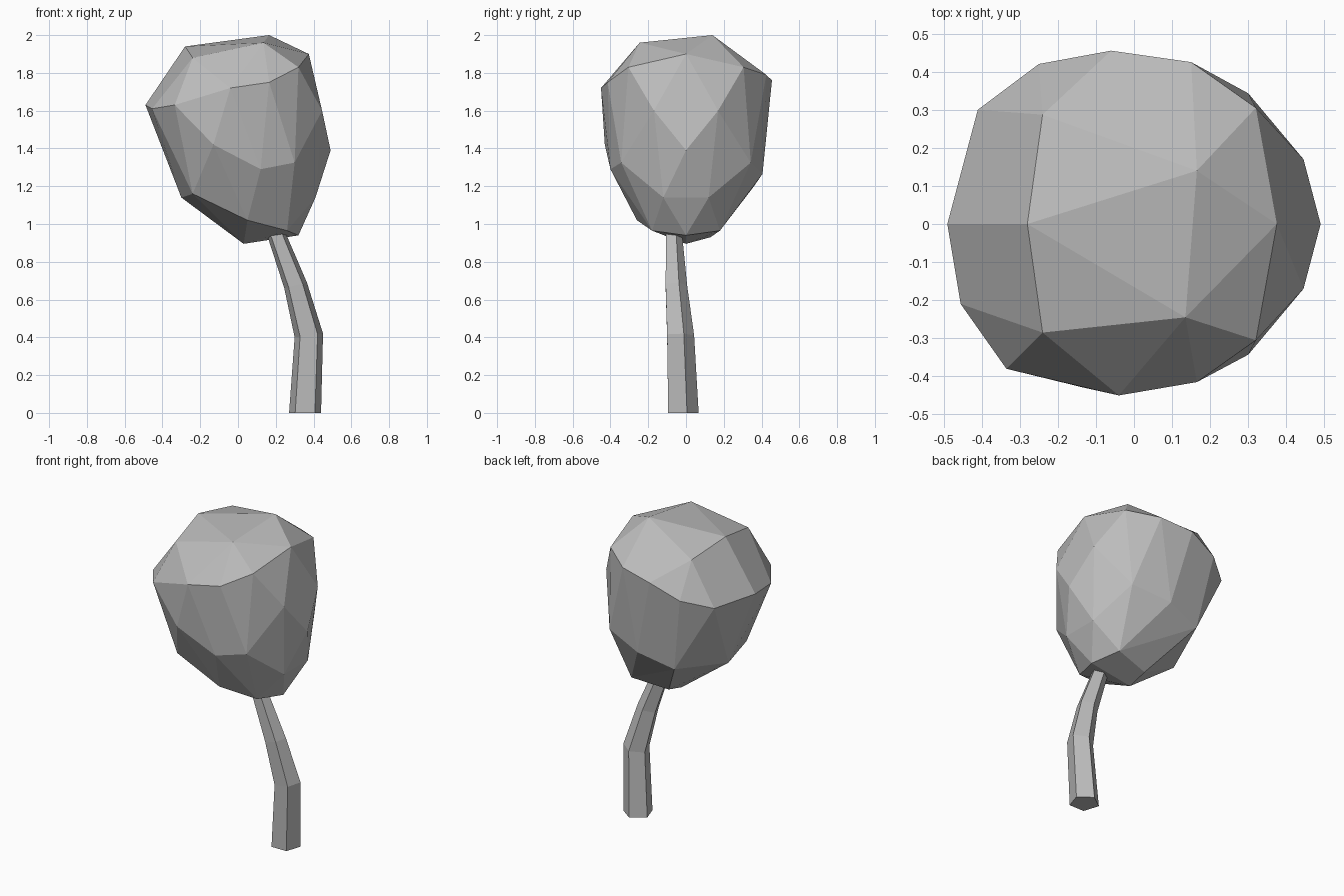
import bpy
import bmesh
from math import sin, cos, tau, radians

default_cube = bpy.data.objects.get("Cube")
if default_cube:
    bpy.data.objects.remove(default_cube, do_unlink=True)

# Plain grey shared by both parts
grey = bpy.data.materials.new("plain_grey")
grey.use_nodes = True
grey_colour = (0.5, 0.5, 0.5, 1.0)
grey.diffuse_color = grey_colour
grey.node_tree.nodes["Principled BSDF"].inputs["Base Color"].default_value = grey_colour


def finish_part(name, bm):
    """Turn a bmesh into a flat-shaded, grey object."""
    bmesh.ops.recalc_face_normals(bm, faces=bm.faces[:])
    mesh = bpy.data.meshes.new(name)
    bm.to_mesh(mesh)
    bm.free()
    mesh.materials.append(grey)
    part = bpy.data.objects.new(name, mesh)
    bpy.context.collection.objects.link(part)
    return part


def build_crown():
    """Faceted foliage: the convex skin around a few corner points."""
    # Right-hand corners, mirrored front to back
    mirrored = [(.32, .305, 1.83), (.445, .17, 1.6), (.3, .343, 1.325),
                (.41, .12, 1.14), (.26, .18, .965)]
    # Corners on the middle line
    middle = [(-.28, 0, 1.94), (.375, 0, 1.9), (-.49, 0, 1.63),
              (.49, 0, 1.39), (.32, 0, .94), (-.3, 0, 1.14), (.03, 0, .895)]
    # Front corners
    front = [(-.24, -.285, 1.88), (.135, -.245, 1.96), (-.335, -.38, 1.63),
             (-.04, -.45, 1.72), (.165, -.415, 1.75), (-.455, -.21, 1.61),
             (-.13, -.43, 1.42), (.12, -.4, 1.29), (.05, -.26, 1.02),
             (-.24, -.27, 1.16)]
    # Back corners
    back = [(.165, .14, 2), (-.24, .287, 1.89), (-.41, .3, 1.63),
            (-.25, .42, 1.68), (-.06, .455, 1.76), (.15, .425, 1.79),
            (.06, .405, 1.265), (-.17, .36, 1.2), (.03, .13, .93)]
    corners = middle + front + back
    for x, y, z in mirrored:
        corners += [(x, y, z), (x, -y, z)]

    bm = bmesh.new()
    for corner in corners:
        bm.verts.new(corner)
    hull = bmesh.ops.convex_hull(bm, input=bm.verts[:])
    unused = [v for v in hull["geom_interior"] if isinstance(v, bmesh.types.BMVert)]
    bmesh.ops.delete(bm, geom=unused, context="VERTS")
    # Merge nearly flat neighbours into larger facets
    bmesh.ops.dissolve_limit(bm, angle_limit=radians(4),
                             verts=bm.verts[:], edges=bm.edges[:])
    return finish_part("crown", bm)


def build_trunk():
    """Bent, tapering five-sided trunk with its flat side to the front."""
    sides = 5
    # Centre x, y, z, then radius and sideways slope of each ring
    rings = [(.355, -.022, 0, .089, 0), (.375, -.036, .41, .079, .13),
             (.305, -.057, .675, .063, .25), (.205, -.067, .94, .047, .4),
             (.18, -.067, 1, .044, .4)]
    bm = bmesh.new()
    loops = []
    for cx, cy, cz, radius, slope in rings:
        loop = []
        for i in range(sides):
            dx = radius * sin(tau * i / sides)
            dy = radius * cos(tau * i / sides)
            loop.append(bm.verts.new((cx + dx, cy + dy, cz + slope * dx)))
        loops.append(loop)
    for lower, upper in zip(loops, loops[1:]):
        for i in range(sides):
            j = (i + 1) % sides
            bm.faces.new((lower[i], lower[j], upper[j], upper[i]))
    bm.faces.new(loops[0])
    bm.faces.new(loops[-1])
    return finish_part("trunk", bm)


build_crown()
build_trunk()
